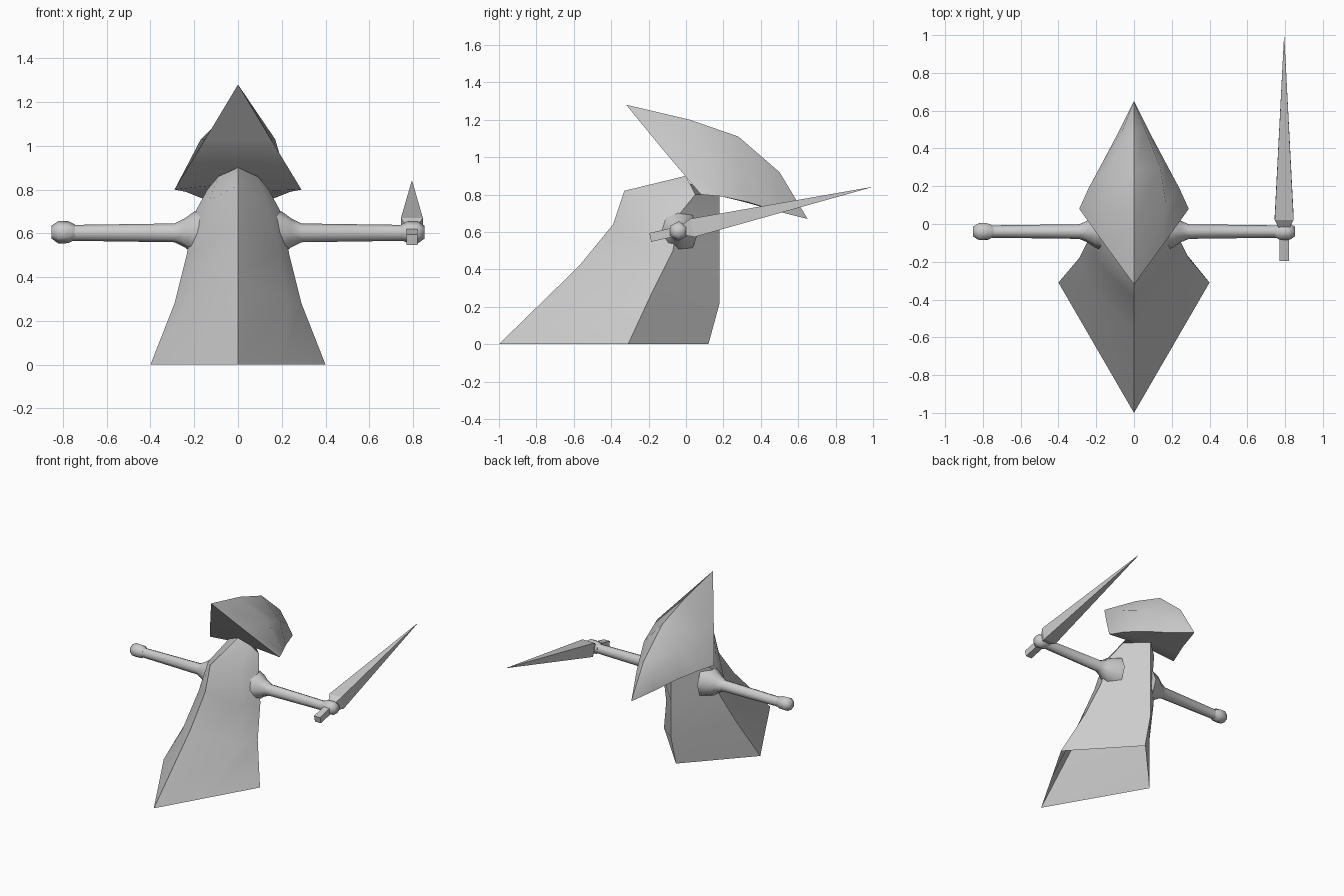
import bpy, bmesh, math
from mathutils import Vector, Matrix

if "Cube" in bpy.data.objects:
    bpy.data.objects.remove(bpy.data.objects["Cube"])

grey = bpy.data.materials.new("plain_grey")
grey.diffuse_color = (0.6, 0.6, 0.6, 1)
grey.use_nodes = True
grey.node_tree.nodes["Principled BSDF"].inputs["Base Color"].default_value = grey.diffuse_color


def finish(name, bm, smooth=None, recalc=True):
    """Turn a bmesh into a named object, optionally smooth up to an angle."""
    if recalc:
        bmesh.ops.recalc_face_normals(bm, faces=bm.faces)
    me = bpy.data.meshes.new(name)
    bm.to_mesh(me)
    bm.free()
    me.materials.append(grey)
    ob = bpy.data.objects.new(name, me)
    bpy.context.collection.objects.link(ob)
    if smooth:
        bpy.ops.object.select_all(action='DESELECT')
        ob.select_set(True)
        bpy.context.view_layer.objects.active = ob
        bpy.ops.object.shade_smooth_by_angle(angle=math.radians(smooth))
    return ob


def loft(bm, rings, cap_start=True, cap_end=True):
    loops = [[bm.verts.new(p) for p in r] for r in rings]
    for a, b in zip(loops, loops[1:]):
        for i in range(len(a)):
            j = (i + 1) % len(a)
            bm.faces.new((a[i], a[j], b[j], b[i]))
    if cap_start:
        bm.faces.new(loops[0])
    if cap_end:
        bm.faces.new(loops[-1])


def mirrored(half):
    """Close a half outline (first and last points lie on x = 0)."""
    return half + [(-x, y, z) for x, y, z in half[-2:0:-1]]


# Robe: kite-shaped sections from the hem to the neck, open underneath
robe = [
    [(0, -1, 0), (.2, -.655, 0), (.4, -.31, 0), (0, .12, 0)],
    [(0, -.57, .42), (.23, -.33, .28), (.29, -.18, .28), (0, .18, .22)],
    [(0, -.39, .64), (.19, -.2, .52), (.235, -.07, .5), (0, .18, .5)],
    [(0, -.33, .82), (.13, -.17, .75), (.2, -.04, .69), (0, .18, .69)],
    [(0, 0, .9), (.09, .02, .86), (.14, .05, .8), (0, .18, .8)],
]
bm = bmesh.new()
loft(bm, [mirrored(r) for r in robe], cap_start=False)
finish("robe", bm, 50)

# Hood: pointed brim at the front, lofted back to the drooping tail
hood = [
    [(0, -.32, 1.28), (.15, -.115, 1.03), (.29, .08, .8), (0, .07, .83)],
    [(0, .02, 1.2), (.17, .1, 1.03), (.24, .19, .79), (0, .2, .79)],
    [(0, .28, 1.11), (.14, .3, .95), (.165, .33, .76), (0, .33, .755)],
    [(0, .5, .92), (.06, .5, .83), (.08, .49, .71), (0, .49, .71)],
]
bm = bmesh.new()
loft(bm, [mirrored(r) for r in hood], cap_end=False)
bm.verts.ensure_lookup_table()
tail = bm.verts.new((0, .65, .67))
end = bm.verts[-7:-1] if len(bm.verts) > 7 else []
for i in range(6):
    bm.faces.new((end[i], end[(i + 1) % 6], tail))
finish("hood", bm, 55)

# Arms with flared shoulders, and small knob hands
profile = [(.14, .12), (.205, .095), (.245, .065), (.29, .043), (.78, .036)]
for side, s in (("left", -1), ("right", 1)):
    bm = bmesh.new()
    loft(bm, [[(s * x, -.04 + r * math.cos(k * math.pi / 4) * .9,
                .602 + r * math.sin(k * math.pi / 4)) for k in range(8)]
              for x, r in profile])
    finish(side + "_arm", bm, 60)
    knob = [(.745, .035), (.775, .05), (.82, .052), (.852, .03)]
    bm = bmesh.new()
    loft(bm, [[(s * x, -.04 + r * math.cos(k * math.pi / 3 + .5),
                .605 + r * math.sin(k * math.pi / 3 + .5)) for k in range(6)]
              for x, r in knob])
    finish(side + "_hand", bm, 60)


# Sword: tilted grip and long pyramid blade, flat faces
def along(t, w, h):
    """Rectangle across the tilted sword axis at distance t."""
    m = Matrix.Translation((.795, -.04, .605)) @ Matrix.Rotation(math.radians(12.8), 4, 'X')
    return [m @ Vector((x, t, z)) for x, z in ((-w, -h), (w, -h), (w, h), (-w, h))]


bm = bmesh.new()
loft(bm, [along(-.155, .025, .024), along(.05, .025, .024)])
finish("sword_grip", bm)
bm = bmesh.new()
loft(bm, [along(.03, .03, .03), along(.075, .05, .05), along(1.055, .001, .001)])
finish("sword_blade", bm)
